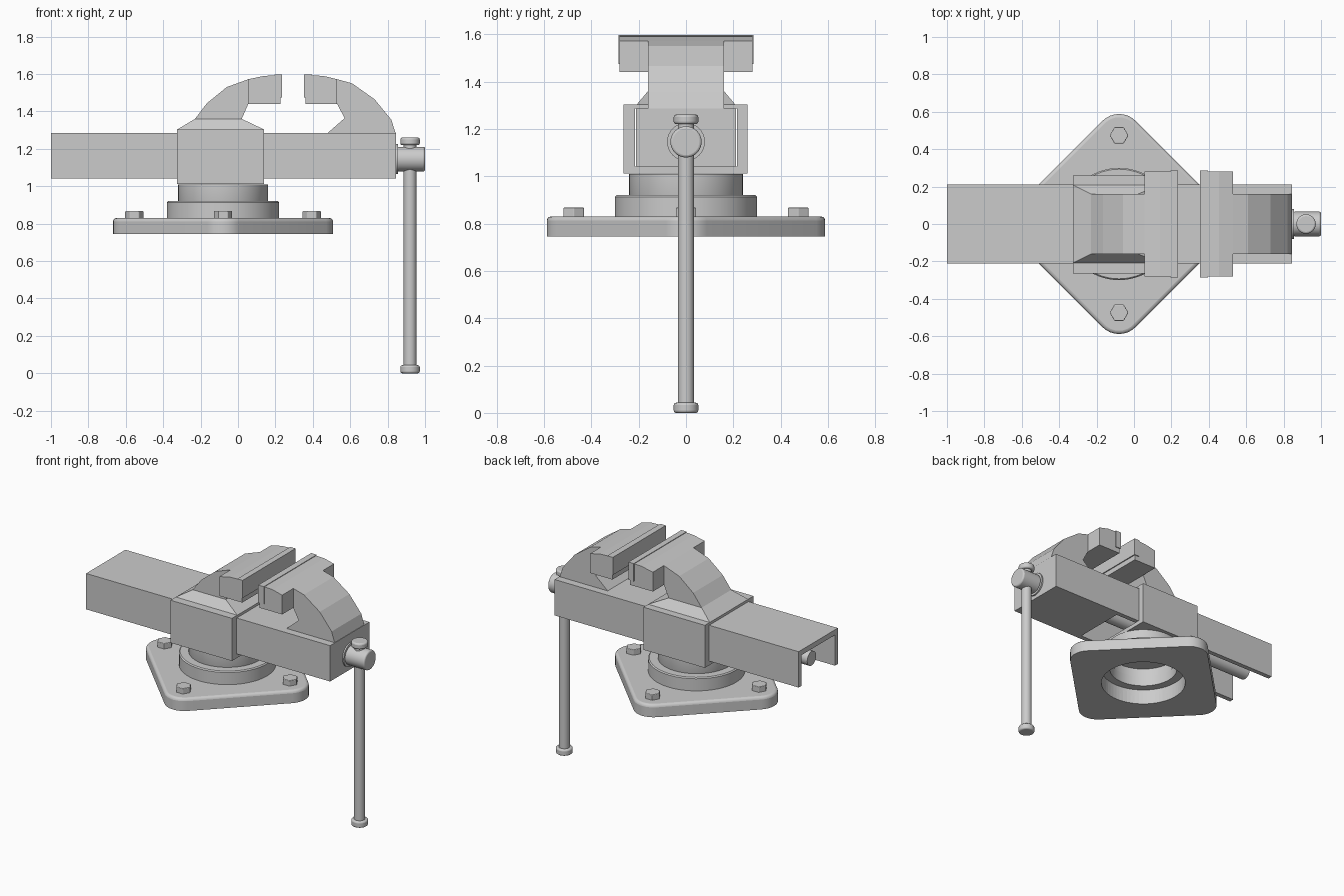
import bpy, math
from mathutils import Vector

if "Cube" in bpy.data.objects:
    bpy.data.objects.remove(bpy.data.objects["Cube"])

CX = -0.08  # swivel axis


def finish(name, verts, faces, smooth=False, bevel=0):
    me = bpy.data.meshes.new(name)
    me.from_pydata(verts, [], faces)
    ob = bpy.data.objects.new(name, me)
    bpy.context.collection.objects.link(ob)
    bpy.context.view_layer.objects.active = ob
    bpy.ops.object.select_all(action='DESELECT')
    ob.select_set(True)
    bpy.ops.object.mode_set(mode='EDIT')
    bpy.ops.mesh.select_all(action='SELECT')
    bpy.ops.mesh.normals_make_consistent(inside=False)
    bpy.ops.object.mode_set(mode='OBJECT')
    if bevel:
        m = ob.modifiers.new("edge_round", 'BEVEL')
        m.width, m.segments, m.limit_method = bevel, 3, 'ANGLE'
        m.angle_limit = math.radians(50)
    if smooth:
        bpy.ops.object.shade_smooth_by_angle(angle=math.radians(30))
    return ob


def prism(name, pts, a, b, axis, **kw):
    """Extrude a 2D profile from a to b along an axis."""
    place = {'x': lambda p, t: (t, p[0], p[1]),
             'y': lambda p, t: (p[0], t, p[1]),
             'z': lambda p, t: (p[0], p[1], t)}[axis]
    n = len(pts)
    verts = [place(p, t) for t in (a, b) for p in pts]
    faces = [tuple(range(n)), tuple(range(n, 2 * n))]
    faces += [(i, (i + 1) % n, n + (i + 1) % n, n + i) for i in range(n)]
    return finish(name, verts, faces, **kw)


def box(name, x0, x1, y0, y1, z0, z1, **kw):
    return prism(name, [(x0, y0), (x1, y0), (x1, y1), (x0, y1)], z0, z1, 'z', **kw)


def circle(u, v, r, n=32):
    return [(u + r * math.cos(2 * math.pi * i / n), v + r * math.sin(2 * math.pi * i / n))
            for i in range(n)]


def lathe(name, prof, n=64):
    """Spin a closed (radius, z) profile round the swivel axis."""
    k = len(prof)
    verts = [(CX + r * math.cos(2 * math.pi * i / n), r * math.sin(2 * math.pi * i / n), z)
             for i in range(n) for r, z in prof]
    faces = [(i * k + j, i * k + (j + 1) % k, (i + 1) % n * k + (j + 1) % k, (i + 1) % n * k + j)
             for i in range(n) for j in range(k)]
    return finish(name, verts, faces, smooth=True)


# Base plate: square turned 45 degrees, round corners, round hole
d, r = 0.4525, 0.125
outline = []
for c in range(4):
    a = c * math.pi / 2
    cx, cy = CX + (d - r) * math.sqrt(2) * math.cos(a), (d - r) * math.sqrt(2) * math.sin(a)
    for i in range(9):
        t = a + math.radians(-45 + i * 90 / 8)
        outline.append((cx + r * math.cos(t), cy + r * math.sin(t)))
plate = prism("base_plate", outline, 0.745, 0.83, 'z', smooth=True)
# bevel only the top rim
bev = plate.modifiers.new("edge_round", 'BEVEL')
bev.width, bev.segments, bev.limit_method = 0.018, 3, 'WEIGHT'
att = plate.data.attributes.new("bevel_weight_edge", 'FLOAT', 'EDGE')
for e in plate.data.edges:
    att.data[e.index].value = float(all(plate.data.vertices[v].co.z > 0.82 for v in e.vertices))
cutter = prism("plate_hole_cutter", circle(CX, 0, 0.275, 64), 0.7, 0.9, 'z')
cutter.hide_render = True
cutter.hide_set(True)
cut = plate.modifiers.new("hole", 'BOOLEAN')
cut.object, cut.operation, cut.solver = cutter, 'DIFFERENCE', 'EXACT'

# Fixed ring and swivel above it, hollow below
lathe("base_ring", [(0.275, 0.8), (0.3, 0.83), (0.3, 0.913), (0.293, 0.92), (0.22, 0.92),
                    (0.22, 0.85), (0.275, 0.85)])
lathe("swivel", [(0.225, 0.86), (0.24, 0.9), (0.24, 1.01), (0.001, 1.01), (0.001, 0.98), (0.225, 0.98)])

# Hex bolts
for i in range(4):
    a = i * math.pi / 2
    prism(f"base_bolt_{i + 1}", circle(CX + 0.474 * math.cos(a), 0.474 * math.sin(a), 0.05, 6),
          0.825, 0.867, 'z', bevel=0.004)

# Sleeve body with rectangular tunnel
ox = [(-0.265, 1.012), (0.26, 1.012), (0.26, 1.303), (-0.265, 1.303)]
ix = [(-0.216, 1.04), (0.216, 1.04), (0.216, 1.286), (-0.216, 1.286)]
sv = [(x, *p) for x in (-0.325, 0.14) for p in ox + ix]
sf = []
for i in range(4):
    j = (i + 1) % 4
    sf += [(i, j, j + 8, i + 8), (i + 4, j + 4, j + 12, i + 12),
           (i, j, j + 4, i + 4), (i + 8, j + 8, j + 12, i + 12)]
finish("sleeve_body", sv, sf)

# Sliding channel, open underneath, with solid front block
prism("slide_channel", [(-0.212, 1.04), (-0.18, 1.04), (-0.18, 1.25), (0.18, 1.25),
                        (0.18, 1.04), (0.212, 1.04), (0.212, 1.285), (-0.212, 1.285)], -1.0, 0.3, 'x')
box("slide_front_block", 0.3, 0.845, -0.212, 0.212, 1.04, 1.285)

# Fixed jaw: flared foot, curved neck, wide block and face plate
foot = [(-0.325, -0.208, 1.303), (0.14, -0.208, 1.303), (0.14, 0.208, 1.303), (-0.325, 0.208, 1.303),
        (-0.23, -0.16, 1.36), (0.02, -0.16, 1.36), (0.02, 0.16, 1.36), (-0.23, 0.16, 1.36)]
finish("fixed_jaw_foot", foot, [(0, 1, 2, 3), (4, 5, 6, 7)] +
       [(i, (i + 1) % 4, (i + 1) % 4 + 4, i + 4) for i in range(4)])
prism("fixed_jaw_neck", [(-0.23, 1.36), (-0.166, 1.444), (-0.06, 1.53), (0.055, 1.572),
                         (0.055, 1.44), (0.02, 1.36)], -0.16, 0.16, 'y')
prism("fixed_jaw_block", [(0.055, 1.572), (0.14, 1.59), (0.195, 1.592), (0.195, 1.475), (0.228, 1.475),
                          (0.228, 1.44), (0.055, 1.44)], -0.28, 0.28, 'y')
box("fixed_jaw_plate", 0.195, 0.235, -0.286, 0.286, 1.475, 1.596)

# Moving jaw
prism("moving_jaw_neck", [(0.48, 1.285), (0.57, 1.364), (0.53, 1.44), (0.53, 1.572), (0.61, 1.55),
                          (0.73, 1.465), (0.82, 1.355), (0.842, 1.285)], -0.16, 0.16, 'y')
prism("moving_jaw_block", [(0.53, 1.572), (0.455, 1.59), (0.395, 1.592), (0.395, 1.475), (0.36, 1.475),
                           (0.36, 1.44), (0.53, 1.44)], -0.28, 0.28, 'y')
box("moving_jaw_plate", 0.353, 0.395, -0.286, 0.286, 1.475, 1.596)

# Screw, collar and head
Z = 1.145
prism("screw", circle(0, Z, 0.048), -0.95, 0.4, 'x', smooth=True)
prism("screw_collar", circle(0, Z, 0.08), 0.84, 0.855, 'x', smooth=True)
prism("screw_head", circle(0, Z, 0.066), 0.85, 1.0, 'x', smooth=True, bevel=0.01)

# Handle bar with end caps
prism("handle_bar", circle(0.92, 0, 0.034), 0.02, 1.24, 'z', smooth=True)
for name, z0, z1 in (("handle_cap_lower", 0.0, 0.043), ("handle_cap_upper", 1.22, 1.26)):
    prism(name, circle(0.92, 0, 0.052), z0, z1, 'z', smooth=True, bevel=0.01)
